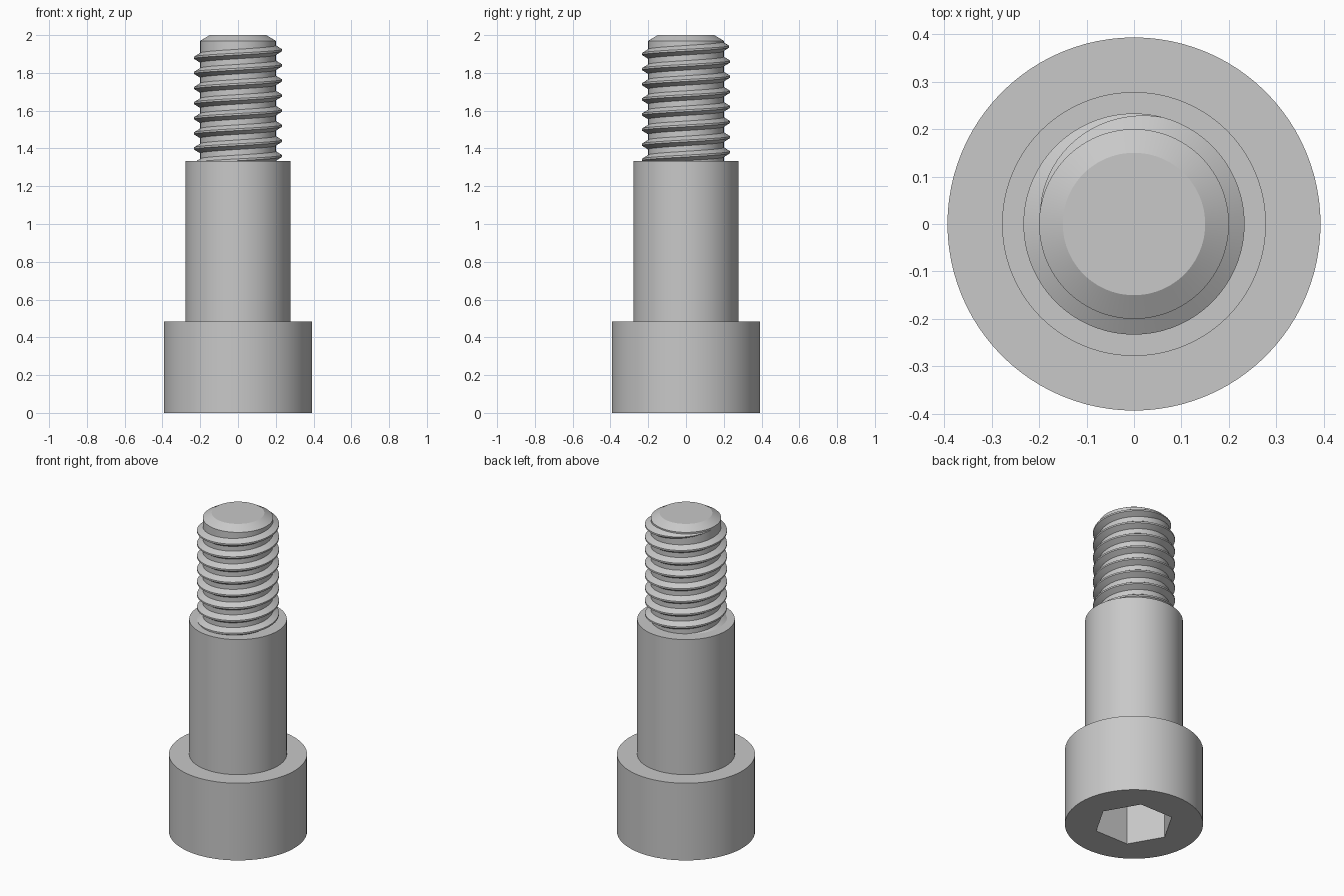
import bpy
import bmesh
import math

old = bpy.data.objects.get("Cube")
if old:
    bpy.data.objects.remove(old, do_unlink=True)

# Single steel colour
COLOUR = (0.58, 0.58, 0.58, 1.0)
steel = bpy.data.materials.new("steel_grey")
steel.use_nodes = True
steel.diffuse_color = COLOUR
steel.node_tree.nodes["Principled BSDF"].inputs["Base Color"].default_value = COLOUR

SEGMENTS = 96


def make_object(name, bm):
    bmesh.ops.recalc_face_normals(bm, faces=bm.faces)
    mesh = bpy.data.meshes.new(name)
    bm.to_mesh(mesh)
    bm.free()
    mesh.materials.append(steel)
    obj = bpy.data.objects.new(name, mesh)
    bpy.context.collection.objects.link(obj)
    return obj


def activate(obj):
    bpy.ops.object.select_all(action="DESELECT")
    obj.select_set(True)
    bpy.context.view_layer.objects.active = obj


def smooth(obj):
    activate(obj)
    bpy.ops.object.shade_smooth_by_angle(angle=math.radians(25))


def turned(name, profile, sides=SEGMENTS):
    """Closed round solid from (radius, height) pairs, bottom to top."""
    bm = bmesh.new()
    rings = []
    for r, z in profile:
        angles = [math.tau * i / sides for i in range(sides)]
        rings.append([bm.verts.new((r * math.cos(a), r * math.sin(a), z)) for a in angles])
    for low, high in zip(rings, rings[1:]):
        for i in range(sides):
            j = (i + 1) % sides
            bm.faces.new((low[i], low[j], high[j], high[i]))
    bm.faces.new(rings[0])
    bm.faces.new(rings[-1])
    return make_object(name, bm)


# Head with hexagonal socket cut into its underside
head = turned("head", [(0.393, 0), (0.393, 0.485)])
cutter = turned("socket_cutter", [(0.228, -0.1), (0.228, 0.27)], sides=6)
cutter.hide_render = True
cut = head.modifiers.new("socket", "BOOLEAN")
cut.operation = "DIFFERENCE"
cut.solver = "EXACT"
cut.object = cutter
activate(head)
bpy.ops.object.modifier_apply(modifier=cut.name)
bpy.data.objects.remove(cutter, do_unlink=True)
smooth(head)

# Plain shoulder and chamfered core
smooth(turned("shoulder", [(0.278, 0.45), (0.278, 1.333)]))
smooth(turned("threaded_core", [(0.2, 1.3), (0.2, 1.97), (0.15, 2.0)]))

# Right-handed thread, fading into the core at its upper end
PITCH = 0.08
TURNS = 8.2
STEPS = 72
END_ANGLE = math.pi
END_Z = 1.96
FADE = math.radians(105)
ROOT, DEPTH = 0.197, 0.036
section = [(0, -0.027), (1, -0.005), (1, 0.005), (0, 0.027)]

bm = bmesh.new()
rings = []
total = round(TURNS * STEPS)
for i in range(total + 1):
    back = math.tau * (total - i) / STEPS
    a = END_ANGLE - back
    z = END_Z - PITCH * back / math.tau
    f = max(0.06, min(1.0, back / FADE))
    ring = []
    for k, dz in section:
        r = ROOT + DEPTH * f * k
        ring.append(bm.verts.new((r * math.cos(a), r * math.sin(a), z + dz * f)))
    rings.append(ring)
for low, high in zip(rings, rings[1:]):
    for i in range(len(section)):
        j = (i + 1) % len(section)
        bm.faces.new((low[i], low[j], high[j], high[i]))
bm.faces.new(rings[0])
bm.faces.new(rings[-1])
smooth(make_object("thread", bm))
